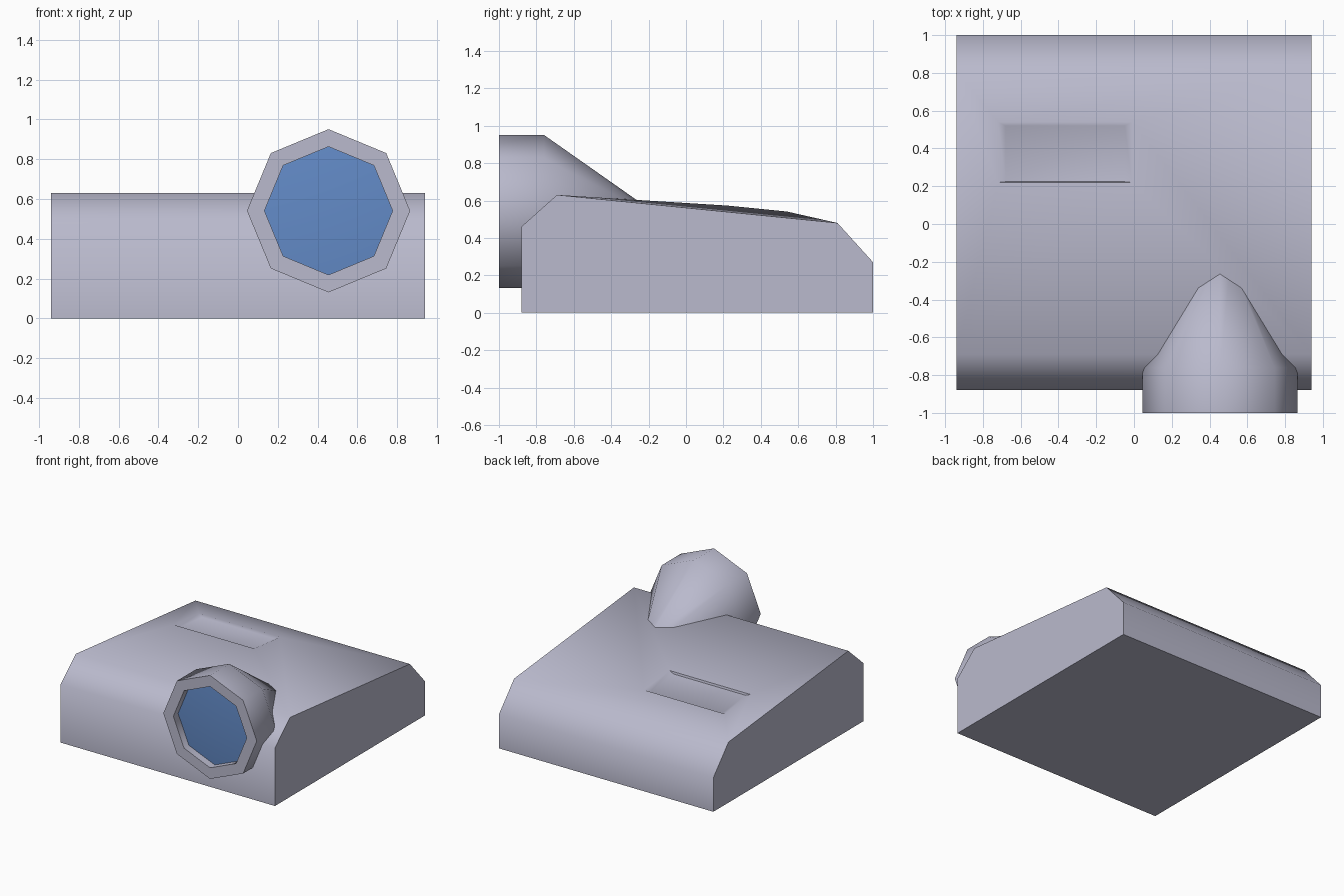
import bpy, bmesh, math

if "Cube" in bpy.data.objects:
    bpy.data.objects.remove(bpy.data.objects["Cube"])


def material(name, rgb):
    m = bpy.data.materials.new(name)
    m.diffuse_color = (*rgb, 1)
    m.use_nodes = True
    m.node_tree.nodes["Principled BSDF"].inputs["Base Color"].default_value = m.diffuse_color
    return m


casing = material("pale lavender grey", (0.49, 0.49, 0.61))
blue = material("lens blue", (0.125, 0.26, 0.58))


def finish(name, bm, mat):
    bmesh.ops.recalc_face_normals(bm, faces=bm.faces)
    mesh = bpy.data.meshes.new(name)
    bm.to_mesh(mesh)
    bm.free()
    mesh.materials.append(mat)
    ob = bpy.data.objects.new(name, mesh)
    bpy.context.collection.objects.link(ob)
    bpy.ops.object.select_all(action='DESELECT')
    ob.select_set(True)
    bpy.context.view_layer.objects.active = ob
    bpy.ops.object.shade_smooth_by_angle(angle=math.radians(60))
    return ob


def bridge(bm, a, b):
    n = len(a)
    for i in range(n):
        bm.faces.new((a[i], a[(i + 1) % n], b[(i + 1) % n], b[i]))


# Casing: side profile (y, z) swept across x, top rises to a control panel
profile = [(0.81, 0.48), (1, 0.27), (1, 0), (-0.88, 0), (-0.88, 0.46), (-0.69, 0.63)]
bm = bmesh.new()
left = [bm.verts.new((-0.94, y, z)) for y, z in profile]
right = [bm.verts.new((0.94, y, z)) for y, z in profile]
bm.faces.new(left)
bm.faces.new(right)
for i in range(5):
    bm.faces.new((left[i], left[i + 1], right[i + 1], right[i]))


def rect(x0, x1, y0, z0, y1, z1):
    return [bm.verts.new(c) for c in
            ((x0, y0, z0), (x1, y0, z0), (x1, y1, z1), (x0, y1, z1))]


# Control panel: raised rim with a shallow recessed floor
rim = rect(-0.72, -0.01, 0.22, 0.573, 0.54, 0.541)
floor = rect(-0.68, -0.05, 0.224, 0.557, 0.52, 0.528)
bridge(bm, [left[5], right[5], right[0], left[0]], rim)
bridge(bm, rim, floor)
bm.faces.new(floor)
finish("casing", bm, casing)


# Lens parts: octagon rings with a point at the top
def ring(bm, r, y, z=0.541):
    return [bm.verts.new((0.455 + r * math.sin(i * math.pi / 4), y,
                          z + r * math.cos(i * math.pi / 4))) for i in range(8)]


# Lens housing: recess, front rim, barrel, drooping rear taper
bm = bmesh.new()
rings = [ring(bm, *a) for a in ((0.322, -0.94), (0.322, -1), (0.41, -1),
                                (0.41, -0.76), (0.08, -0.2, 0.478))]
for a, b in zip(rings, rings[1:]):
    bridge(bm, a, b)
bm.faces.new(rings[-1])
finish("lens_housing", bm, casing)

# Lens glass: slightly domed
bm = bmesh.new()
edge = ring(bm, 0.322, -0.94)
centre = bm.verts.new((0.455, -0.965, 0.541))
for i in range(8):
    bm.faces.new((centre, edge[(i + 1) % 8], edge[i]))
glass = finish("lens_glass", bm, blue)
# make the open dome face forward
if glass.data.polygons[0].normal.y > 0:
    glass.data.flip_normals()
